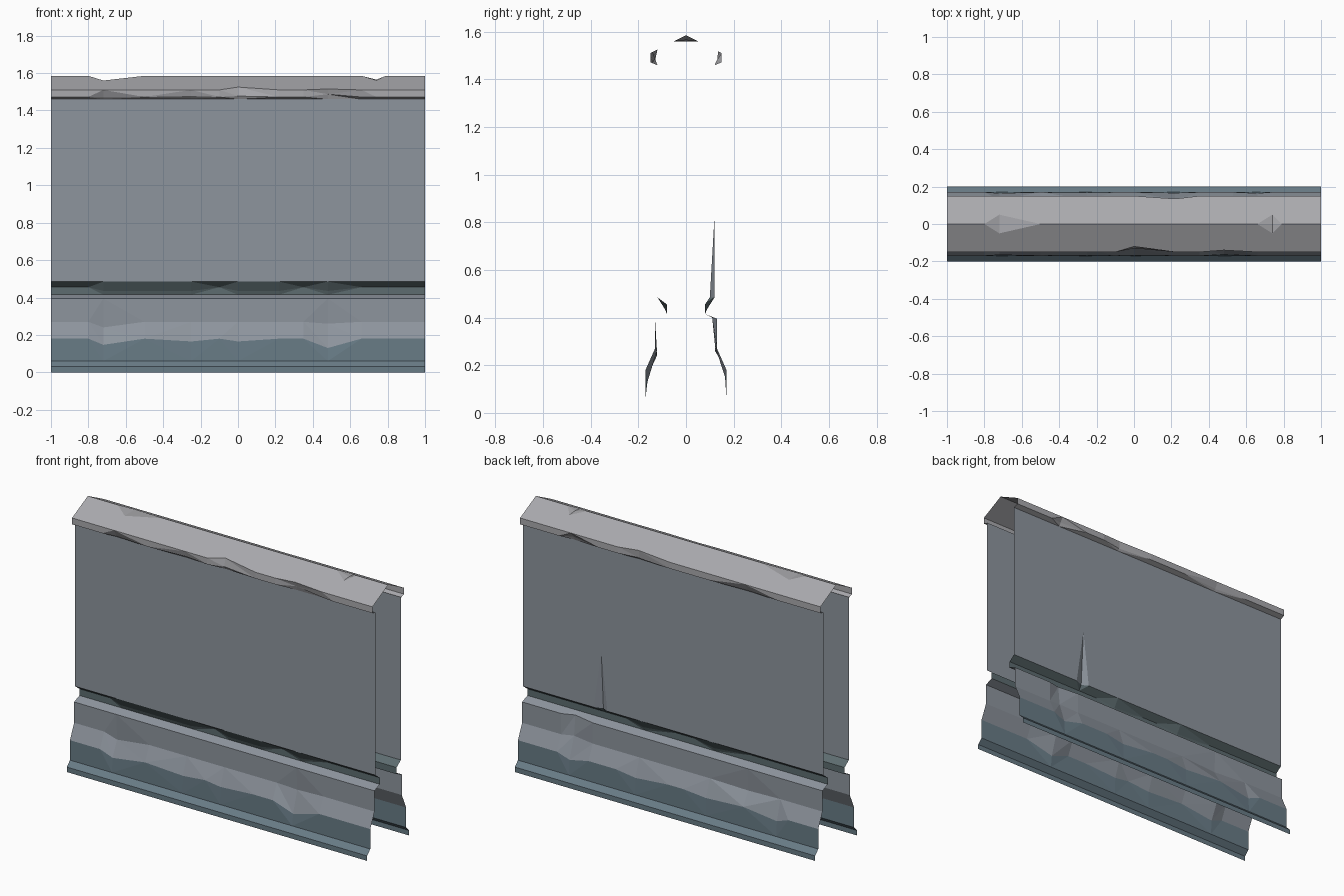
import bpy

if "Cube" in bpy.data.objects:
    bpy.data.objects.remove(bpy.data.objects["Cube"])

# Stations along the wall where the stone can be chipped
XS = [-1, -0.8, -0.72, -0.5, -0.25, -0.1, 0, 0.22, 0.35, 0.48, 0.66, 0.74, 0.79, 1]


def material(name, rgb):
    m = bpy.data.materials.new(name)
    m.diffuse_color = (*rgb, 1)
    m.use_nodes = True
    m.node_tree.nodes["Principled BSDF"].inputs["Base Color"].default_value = m.diffuse_color
    return m


STONE = material("wall_stone", (0.27, 0.30, 0.34))
DAMP = material("damp_stone", (0.14, 0.20, 0.24))
DARK = material("groove_stone", (0.11, 0.15, 0.16))
CAP = material("cap_stone", (0.40, 0.40, 0.42))


def strip(name, profile, dents, mats, row_mat, side=1, stations=XS):
    """Sweep an open (y, z) profile along x; dents = {(row, x): (dy, dz)}."""
    verts, dented = [], set()
    for r, (y, z) in enumerate(profile):
        for x in stations:
            dy, dz = dents.get((r, x), (0, 0))
            if (r, x) in dents:
                dented.add(len(verts))
            verts.append((x, side * (y + dy), z + dz))
    n = len(stations)
    faces, slots = [], []
    for r in range(len(profile) - 1):
        for i in range(n - 1):
            a = r * n + i
            q = (a, a + 1, a + 1 + n, a + n)
            # the diagonal avoids dented corners so chips stay small
            d0 = (q[0] in dented) + (q[2] in dented)
            d1 = (q[1] in dented) + (q[3] in dented)
            if d0 + d1 == 0:
                tris = [q]
            elif d0 < d1:
                tris = [(q[0], q[1], q[2]), (q[0], q[2], q[3])]
            else:
                tris = [(q[0], q[1], q[3]), (q[1], q[2], q[3])]
            for f in tris:
                faces.append(f if side > 0 else f[::-1])
                slots.append(row_mat[r])
    mesh = bpy.data.meshes.new(name)
    mesh.from_pydata(verts, [], faces)
    for m in mats:
        mesh.materials.append(m)
    mesh.polygons.foreach_set("material_index", slots)
    mesh.update()
    obj = bpy.data.objects.new(name, mesh)
    bpy.context.collection.objects.link(obj)
    return obj


# Wall face: foot, sloped plinth, ledge, groove, tall panel
face = [(-0.20, 0), (-0.20, 0.03), (-0.17, 0.06), (-0.17, 0.18), (-0.13, 0.27),
        (-0.13, 0.395), (-0.08, 0.415), (-0.08, 0.455), (-0.12, 0.485),
        (-0.12, 0.83), (-0.12, 1.465)]
face_mats = [STONE, DAMP, DARK]
face_rows = [1, 1, 1, 0, 0, 0, 2, 2, 0, 0]

# Chips in the plinth slope and in the groove
front_dents = {(3, -0.72): (0.005, -0.033), (3, -0.25): (0.003, -0.015),
               (3, 0): (0.003, -0.015), (3, 0.48): (0.008, -0.05),
               (4, -0.72): (0.008, -0.03), (4, 0.48): (0.008, -0.01)}
for x in (-0.72, -0.5, -0.25, 0, 0.22, 0.48):
    front_dents[(7, x)] = (-0.008, -0.02)
back_dents = {(3, -0.72): (0.006, -0.03), (3, -0.25): (0.003, -0.015),
              (3, 0.22): (0.004, -0.02), (3, 0.66): (0.006, -0.03),
              (4, -0.5): (0.008, -0.01), (4, 0.66): (0.008, 0.01),
              (5, 0.66): (0.02, 0.005), (8, 0.48): (0.02, 0),
              (7, -0.25): (-0.008, -0.02), (7, 0.22): (-0.008, -0.02)}
strip("front_wall_face", face, front_dents, face_mats, face_rows)
strip("back_wall_face", face, back_dents, face_mats, face_rows, side=-1,
      stations=sorted(XS + [0.44, 0.53]))

# Gabled coping with chipped ridge and lips
half = [(-0.12, 1.46), (-0.15, 1.472), (-0.15, 1.51), (-0.05, 1.56)]
coping = half + [(0, 1.585)] + [(-y, z) for y, z in reversed(half)]
cap_dents = {(4, -0.72): (0, -0.025), (4, 0.74): (0, -0.02),
             (2, 0): (0.03, 0.015), (2, 0.48): (0.01, 0.005),
             (1, -0.72): (0.02, 0), (1, -0.25): (0.01, 0.005), (1, 0): (0.02, 0.005),
             (1, 0.48): (0.02, 0.015), (1, 0.66): (0.01, 0),
             (6, 0.22): (-0.015, 0.0075), (7, -0.5): (-0.02, 0),
             (7, 0.22): (-0.02, 0), (7, 0.66): (-0.02, 0.01)}
strip("coping_cap", coping, cap_dents, [CAP], [0] * 8)
